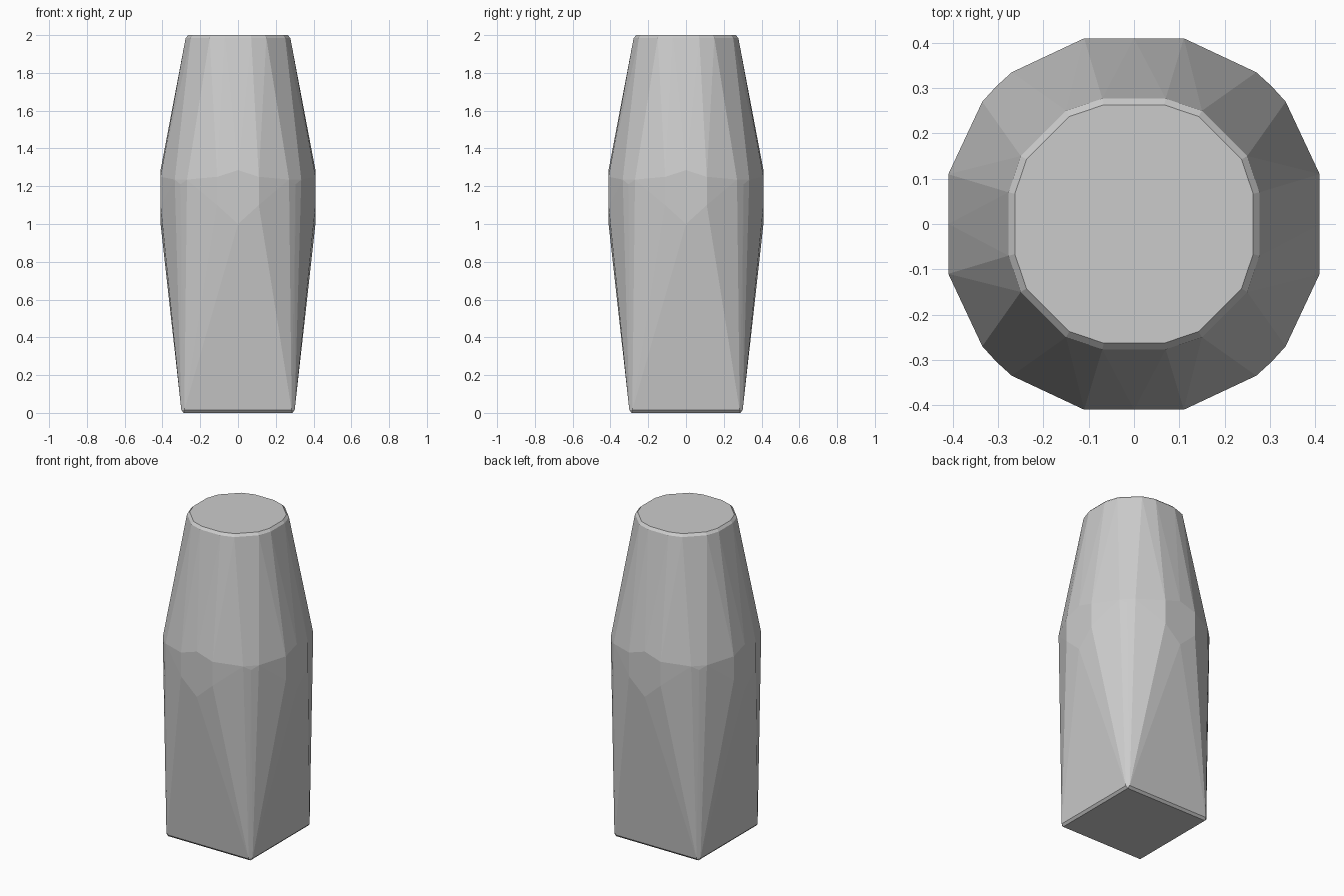
import bpy
import bmesh
from math import radians

if "Cube" in bpy.data.objects:
    bpy.data.objects.remove(bpy.data.objects["Cube"], do_unlink=True)

grey = bpy.data.materials.new("light grey")
grey.use_nodes = True
colour = (0.6, 0.6, 0.6, 1)
grey.diffuse_color = colour
grey.node_tree.nodes["Principled BSDF"].inputs["Base Color"].default_value = colour


def ring(x, y, z):
    """Repeat one point over all four sides and both mirrored halves."""
    return {(sx * a, sy * b, z) for a, b in ((x, y), (y, x))
            for sx in (-1, 1) for sy in (-1, 1)}


points = set()

# Square foot with a small chamfer
points |= ring(0.287, 0.287, 0)
points |= ring(0.284, 0.3, 0.014)

# Waist: six-sided flat on each side, narrow ridge facet on each corner
points |= ring(0, 0.41, 1.0)
points |= ring(0.11, 0.41, 1.1)
points |= ring(0.11, 0.41, 1.25)
points |= ring(0, 0.41, 1.285)
points |= ring(0.27, 0.335, 1.235)
points |= ring(0.304, 0.304, 1.21)

# Twelve-sided top with a small chamfer
for x, y in ((0.07, 0.277), (0.15, 0.25)):
    points |= ring(x, y, 1.985)
    points |= ring(x * 0.95, y * 0.95, 2)

# Skin the rings into one faceted convex body
bm = bmesh.new()
for p in sorted(points):
    bm.verts.new(p)
hull = bmesh.ops.convex_hull(bm, input=bm.verts)
loose = [v for v in bm.verts if not v.link_faces]
bmesh.ops.delete(bm, geom=loose, context="VERTS")
bmesh.ops.dissolve_limit(bm, angle_limit=radians(0.5), verts=bm.verts, edges=bm.edges)
bmesh.ops.recalc_face_normals(bm, faces=bm.faces)

mesh = bpy.data.meshes.new("tapered_body")
bm.to_mesh(mesh)
bm.free()
mesh.materials.append(grey)
body = bpy.data.objects.new("tapered_body", mesh)
bpy.context.collection.objects.link(body)
